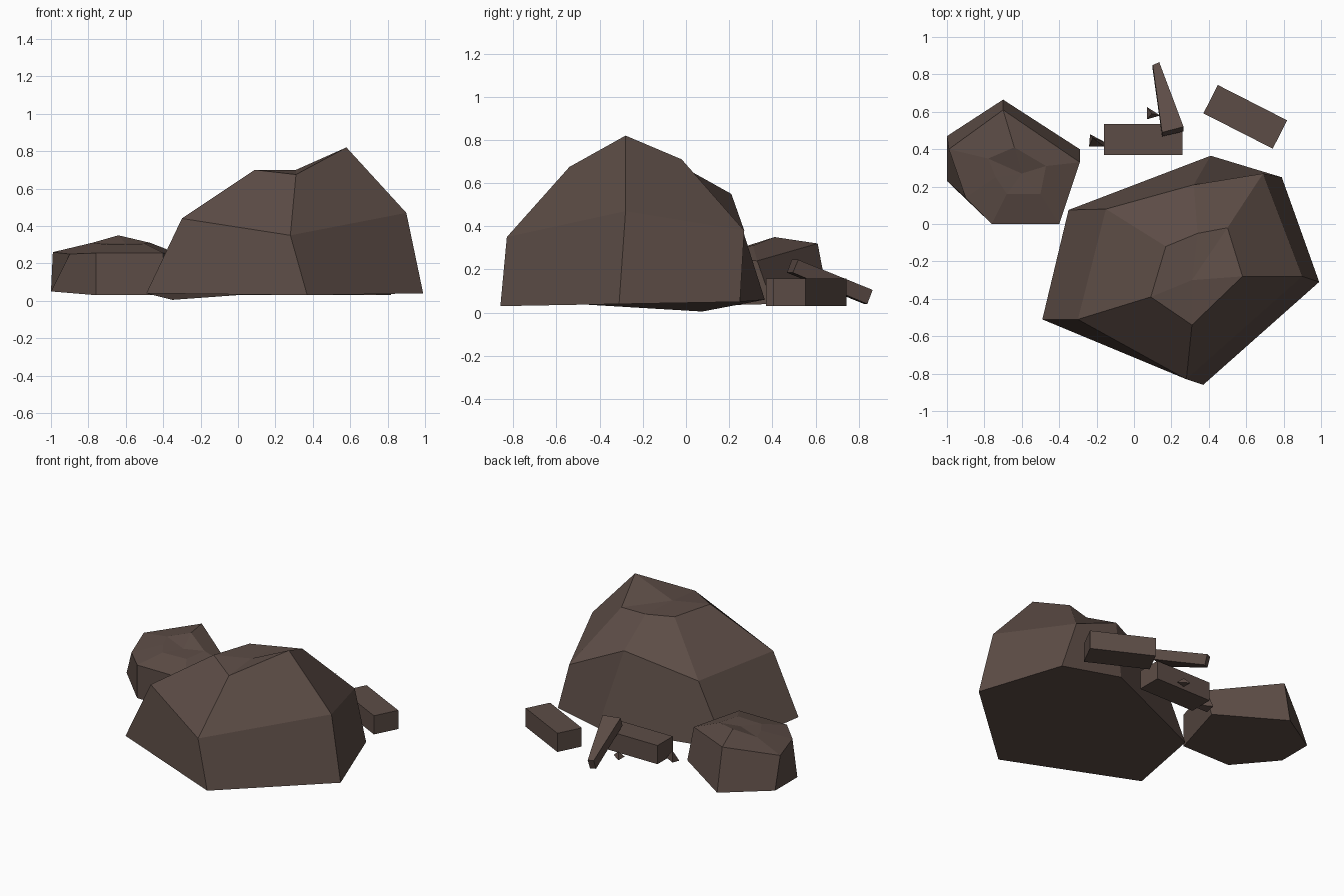
import bpy, math
from mathutils import Matrix

if "Cube" in bpy.data.objects:
    bpy.data.objects.remove(bpy.data.objects["Cube"])

stone = bpy.data.materials.new("dark brown stone")
stone.diffuse_color = (0.108, 0.073, 0.061, 1)
stone.use_nodes = True
stone.node_tree.nodes["Principled BSDF"].inputs["Base Color"].default_value = stone.diffuse_color


def make(name, verts, faces):
    me = bpy.data.meshes.new(name)
    me.from_pydata(verts, [], faces)
    me.materials.append(stone)
    ob = bpy.data.objects.new(name, me)
    bpy.context.collection.objects.link(ob)
    return ob


def loft(name, rings, centre=None):
    """Join counter-clockwise rings from bottom to top; cap both ends."""
    n = len(rings[0])
    verts = [p for r in rings for p in r]
    faces = [tuple(range(n - 1, -1, -1))]
    for k in range(len(rings) - 1):
        for i in range(n):
            j = (i + 1) % n
            faces.append((k * n + i, k * n + j, k * n + n + j, k * n + n + i))
    top = len(verts) - n
    if centre:
        verts.append(centre)
        faces += [(top + i, top + (i + 1) % n, len(verts) - 1) for i in range(n)]
    else:
        faces.append(tuple(range(top, top + n)))
    return make(name, verts, faces)


def slab(name, x, y, z0, z1, length, width, angle=0):
    l, w = length / 2, width / 2
    ring = [(-l, -w), (l, -w), (l, w), (-l, w)]
    ob = loft(name, [[(a, b, z) for a, b in ring] for z in (z0, z1)])
    ob.data.transform(Matrix.Translation((x, y, 0)) @ Matrix.Rotation(math.radians(angle), 4, 'Z'))


# large boulder: base, shoulder and crown rings around a sunken centre
loft("large_boulder", [
    [(-.49, -.51, .04), (.37, -.86, .03), (.99, -.31, .04),
     (.79, .25, .05), (.41, .365, .06), (-.35, .075, .005)],
    [(-.30, -.51, .44), (.28, -.83, .35), (.90, -.28, .47),
     (.69, .27, .38), (.32, .21, .55), (-.15, .08, .42)],
    [(.09, -.39, .70), (.31, -.54, .675), (.58, -.28, .82),
     (.50, -.02, .71), (.34, -.05, .695), (.17, -.12, .695)],
], (.31, -.30, .70))

# small boulder
loft("small_boulder", [
    [(-.76, 0, .03), (-.40, 0, .03), (-.29, .40, .04),
     (-.70, .665, .03), (-1, .47, .05), (-1, .23, .05)],
    [(-.76, 0, .255), (-.40, 0, .255), (-.29, .33, .24),
     (-.70, .61, .32), (-.99, .40, .26), (-.90, .14, .25)],
    [(-.68, .16, .30), (-.50, .16, .305), (-.47, .31, .31),
     (-.64, .41, .35), (-.78, .35, .31), (-.74, .25, .305)],
], (-.60, .27, .305))

# two flat slabs
slab("straight_slab", .05, .4525, .03, .157, .42, .165)
slab("turned_slab", .595, .573, .03, .157, .416, .17, -27)

# tapered shard leaning on the straight slab
loft("leaning_shard", [
    [(.15, .468, .185), (.265, .495, .185), (.135, .84, .04), (.10, .825, .04)],
    [(.15, .49, .245), (.265, .52, .245), (.135, .865, .105), (.10, .85, .105)],
])

# small chips
loft("spiked_chip", [[(-.24, .415, .03), (-.16, .415, .03), (-.16, .44, .04), (-.235, .48, .04)]],
     (-.22, .46, .11))
loft("flat_chip", [[(.07, .56, .03), (.14, .58, .03), (.07, .625, .03)]], (.095, .59, .07))
